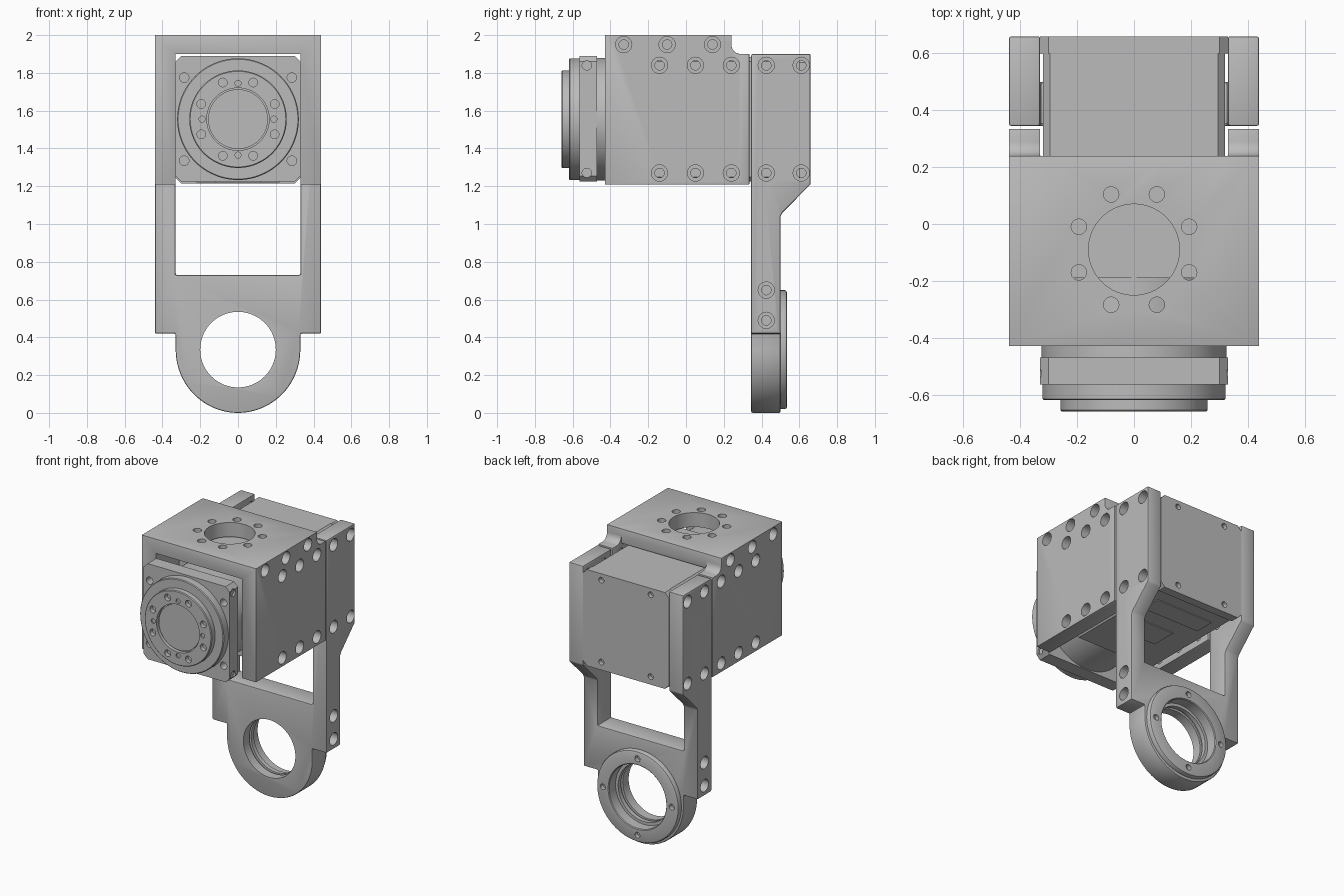
import bpy, bmesh
from math import sin, cos, pi, radians
from mathutils import Vector

if "Cube" in bpy.data.objects:
    bpy.data.objects.remove(bpy.data.objects["Cube"])

grey = bpy.data.materials.new("machined_grey")
grey.use_nodes = True
grey.diffuse_color = (0.5, 0.5, 0.5, 1)
grey.node_tree.nodes["Principled BSDF"].inputs["Base Color"].default_value = (0.5, 0.5, 0.5, 1)

AXIS_Z = 1.555     # height of the output shaft
RING_Z = 0.335     # height of the lower ring
X, Y = Vector((1, 0, 0)), Vector((0, 1, 0))
SIDES = (-1, 1)


def make(name, bm):
    bmesh.ops.recalc_face_normals(bm, faces=bm.faces)
    mesh = bpy.data.meshes.new(name)
    bm.to_mesh(mesh)
    bm.free()
    mesh.materials.append(grey)
    obj = bpy.data.objects.new(name, mesh)
    bpy.context.collection.objects.link(obj)
    return obj


def prism(name, pts, axis, lo, hi):
    """Extrude a (y,z) profile along x, or an (x,z) profile along y."""
    bm = bmesh.new()
    place = (lambda a, b, t: (t, a, b)) if axis == "x" else (lambda a, b, t: (a, t, b))
    ends = [[bm.verts.new(place(a, b, t)) for a, b in pts] for t in (lo, hi)]
    for ring in ends:
        bm.faces.new(ring)
    for i in range(len(pts)):
        j = (i + 1) % len(pts)
        bm.faces.new((ends[0][i], ends[0][j], ends[1][j], ends[1][i]))
    return make(name, bm)


def add_lathe(bm, profile, origin, axis, closed=False, n=32):
    """Revolve (radius, distance along axis) points."""
    o, a = Vector(origin), Vector(axis)
    u = a.orthogonal().normalized()
    v = a.cross(u)
    rings = [[bm.verts.new(o + a * h + (u * cos(2 * pi * k / n) + v * sin(2 * pi * k / n)) * r)
              for k in range(n)] for r, h in profile]
    pairs = list(zip(rings, rings[1:]))
    if closed:
        pairs.append((rings[-1], rings[0]))
    else:
        bm.faces.new(rings[0])
        bm.faces.new(rings[-1])
    for p, q in pairs:
        for k in range(n):
            m = (k + 1) % n
            bm.faces.new((p[k], p[m], q[m], q[k]))


def lathe(name, profile, origin, axis, closed=False):
    bm = bmesh.new()
    add_lathe(bm, profile, origin, axis, closed, 96)
    return make(name, bm)


def drills(spots, profile, n=24):
    """One cutter made of many equal drills at (origin, axis) spots."""
    bm = bmesh.new()
    for origin, axis in spots:
        add_lathe(bm, profile, origin, axis, n=n)
    return make("drill_cutter", bm)


def circle(cx, cz, r, y, count, start=0.0):
    return [Vector((cx + r * cos(start + 2 * pi * k / count), y,
                    cz + r * sin(start + 2 * pi * k / count))) for k in range(count)]


def finish(obj, shape=(), bevel=0.0, holes=()):
    """Cut the outline, round the edges, drill, then shade."""
    def cut(tool):
        tool.hide_render = True
        mod = obj.modifiers.new("cut", "BOOLEAN")
        mod.operation, mod.solver, mod.object = "DIFFERENCE", "EXACT", tool
    for tool in shape:
        cut(tool)
    if bevel:
        mod = obj.modifiers.new("round", "BEVEL")
        mod.width, mod.segments, mod.limit_method = bevel, 2, "ANGLE"
        mod.angle_limit = radians(35)
    for tool in holes:
        cut(tool)
    bpy.context.view_layer.update()
    graph = bpy.context.evaluated_depsgraph_get()
    mesh = bpy.data.meshes.new_from_object(obj.evaluated_get(graph))
    obj.modifiers.clear()
    obj.data = mesh
    for tool in (*shape, *holes):
        bpy.data.objects.remove(tool)
    bpy.ops.object.select_all(action="DESELECT")
    obj.select_set(True)
    bpy.context.view_layer.objects.active = obj
    bpy.ops.object.shade_smooth_by_angle(angle=radians(30))


def rect(a0, a1, b0, b1):
    return [(a0, b0), (a1, b0), (a1, b1), (a0, b1)]


def chamfered(w, z0, z1, c):
    return [(-w + c, z0), (w - c, z0), (w, z0 + c), (w, z1 - c),
            (w - c, z1), (-w + c, z1), (-w, z1 - c), (-w, z0 + c)]


def side_screws(spots):
    """Counterbored screw holes on both outer flanks."""
    return drills([((s * 0.44, y, z), X * -s) for s in SIDES for y, z in spots],
                  [(0.043, -0.03), (0.043, 0.06), (0.025, 0.06), (0.025, 0.118)])


# Upper bracket: stepped, filleted side profile hollowed into an arch
fillet = [(0.29 - 0.05 * cos(t), 1.95 - 0.05 * sin(t)) for t in (k * pi / 12 for k in range(7))]
upper = prism("upper_bracket", [(-0.43, 1.21), (0.335, 1.21), (0.335, 1.9)] + fillet[::-1]
              + [(0.24, 2.0), (-0.43, 2.0)], "x", -0.44, 0.44)
hollow = prism("hollow_cutter", [(-0.6, 1.0), (0.6, 1.0), (0.6, 2.2), (0.24, 2.2),
                                 (0.24, 1.9), (-0.6, 1.9)], "x", -0.33, 0.33)
top_spots = [((0.21 * cos(a), -0.09 + 0.21 * sin(a), 1.8), (0, 0, 1))
             for a in (pi / 8 + k * pi / 4 for k in range(8))]
finish(upper, [hollow], 0.01, [
    side_screws([(y, 1.95) for y in (-0.33, -0.1, 0.14)]
                + [(y, z) for y in (-0.14, 0.05, 0.24) for z in (1.27, 1.84)]),
    drills(top_spots, [(0.027, 0), (0.027, 0.3)]),
    drills([((0, -0.09, 1.8), (0, 0, 1))], [(0.16, 0), (0.16, 0.3)], 64)])

# Lower bracket: two arms joined by a plate that ends in a round lobe
lower = prism("lower_bracket", [(0.345, 0), (0.5, 0), (0.5, 1.04), (0.51, 1.06), (0.66, 1.21),
                                (0.66, 1.9), (0.345, 1.9)], "x", -0.44, 0.44)
window = prism("window_cutter", rect(-0.33, 0.33, 0.73, 2.2), "y", 0.1, 0.9)
arc = [(-0.33 * cos(t), RING_Z - RING_Z * sin(t)) for t in (k * pi / 40 for k in range(41))]
outline = prism("outline_cutter", [(-0.6, 0.42), (-0.33, 0.42)] + arc
                + [(0.33, 0.42), (0.6, 0.42), (0.6, -0.2), (-0.6, -0.2)], "y", 0.1, 0.9)
bore = [(0.2, 0.2), (0.2, 0.41), (0.215, 0.41), (0.215, 0.43), (0.2, 0.43),
        (0.2, 0.46), (0.22, 0.46), (0.22, 0.7)]
finish(lower, [window, outline], 0.008, [
    side_screws([(0.425, z) for z in (0.49, 0.65, 1.27, 1.84)] + [(0.61, 1.27), (0.61, 1.84)]),
    drills([((0, 0, RING_Z), Y)], bore, 96)])

# Raised boss behind the lobe
boss = lathe("ring_boss", [(0.22, 0.495), (0.315, 0.495), (0.315, 0.522), (0.311, 0.531),
                           (0.302, 0.535), (0.225, 0.535), (0.22, 0.53)], (0, 0, RING_Z), Y, True)
finish(boss, holes=[drills([(p, Y) for p in circle(0, RING_Z, 0.265, 0.505, 4)],
                           [(0.02, 0), (0.02, 0.1)])])

# Motor housing with chamfered long edges and a rear cover
housing = prism("motor_housing", chamfered(0.32, 1.225, 1.885, 0.025), "y", -0.19, 0.61)
finish(housing)
cover = prism("rear_cover", chamfered(0.33, 1.215, 1.885, 0.03), "y", 0.6, 0.66)
finish(cover, holes=[drills([((sx * 0.19, 0.63, z), Y) for sx in SIDES for z in (1.27, 1.84)],
                            [(0.02, 0), (0.02, 0.1)])])

# Thin panels under the housing
for name, w, y0, y1 in (("wide_panel", 0.22, 0.36, 0.5), ("small_panel", 0.12, 0.06, 0.24)):
    finish(prism(name, rect(y0, y1, 1.219, 1.226), "x", -w, w))

# Gear case and stepped output hub
hub = lathe("gear_case_and_hub", [(0.325, 0.15), (0.325, 0.5), (0.322, 0.5), (0.322, 0.615),
                                  (0.317, 0.62), (0.258, 0.62), (0.258, 0.655), (0.253, 0.66),
                                  (0.165, 0.66), (0.165, 0.635), (0.158, 0.635), (0.158, 0.645)],
            (0, 0, AXIS_Z), -Y)
finish(hub, holes=[
    drills([(p, -Y) for p in circle(0, AXIS_Z, 0.21, -0.63, 8, pi / 8)], [(0.023, 0), (0.023, 0.1)]),
    drills([(p, -Y) for p in circle(0, AXIS_Z, 0.19, -0.65, 4)], [(0.016, 0), (0.016, 0.1)])])

# Square mounting flange
flange = prism("mounting_flange", chamfered(0.33, 1.225, 1.89, 0.03), "y", -0.565, -0.47)
finish(flange, holes=[
    drills([((sx * 0.285, -0.5, AXIS_Z + sz * 0.22), -Y) for sx in SIDES for sz in SIDES],
           [(0.025, 0), (0.025, 0.2)]),
    drills([((s * 0.33, -0.525, z), X * -s) for s in SIDES for z in (1.27, 1.84)],
           [(0.025, -0.05), (0.025, 0.012)])])
